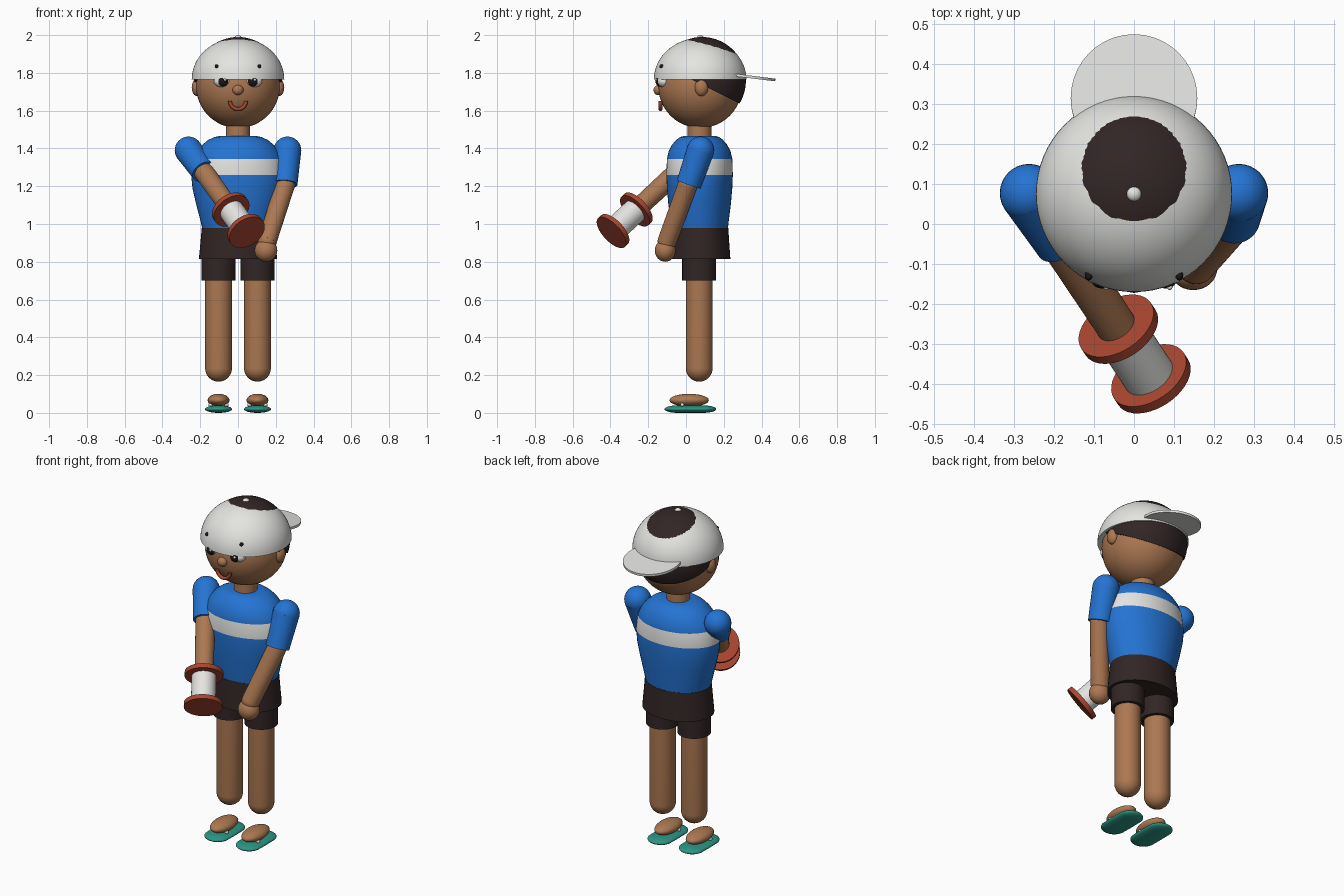
import bpy, bmesh, math
from mathutils import Vector, Matrix

if "Cube" in bpy.data.objects:
    bpy.data.objects.remove(bpy.data.objects["Cube"])


def material(name, rgb):
    def lin(c):
        c /= 255
        return c / 12.92 if c <= 0.04045 else ((c + 0.055) / 1.055) ** 2.4
    m = bpy.data.materials.new(name)
    m.diffuse_color = (*[lin(c) for c in rgb], 1)
    m.use_nodes = True
    m.node_tree.nodes["Principled BSDF"].inputs["Base Color"].default_value = m.diffuse_color
    return m


SKIN = material("skin brown", (172, 120, 82))
BLUE = material("shirt blue", (36, 116, 212))
WHITE = material("soft white", (228, 228, 225))
DARK = material("dark brown", (50, 37, 37))
RED = material("brick red", (168, 70, 48))
TEAL = material("sandal teal", (42, 150, 132))
BLACK = material("eye black", (26, 23, 23))


def finish(bm, name, *mats):
    bmesh.ops.recalc_face_normals(bm, faces=bm.faces[:])
    me = bpy.data.meshes.new(name)
    bm.to_mesh(me)
    bm.free()
    ob = bpy.data.objects.new(name, me)
    bpy.context.collection.objects.link(ob)
    for m in mats:
        me.materials.append(m)
    bpy.ops.object.select_all(action='DESELECT')
    ob.select_set(True)
    bpy.context.view_layer.objects.active = ob
    bpy.ops.object.shade_smooth_by_angle(angle=math.radians(40))
    return ob


def ball(name, loc, radii, mat, cut=None, seg=32):
    """Ellipsoid; cut=(point, normal) keeps only the side the normal points to."""
    bm = bmesh.new()
    bmesh.ops.create_uvsphere(bm, u_segments=seg, v_segments=seg // 2, radius=1)
    bmesh.ops.transform(bm, verts=bm.verts,
                        matrix=Matrix.Translation(loc) @ Matrix.Diagonal((*radii, 1)))
    if cut:
        r = bmesh.ops.bisect_plane(bm, geom=bm.verts[:] + bm.edges[:] + bm.faces[:],
                                   plane_co=cut[0], plane_no=cut[1], clear_inner=True)
        rim = [e for e in r["geom_cut"] if isinstance(e, bmesh.types.BMEdge)]
        bmesh.ops.contextual_create(bm, geom=rim)
    return finish(bm, name, mat)


def loft(name, profile, mats, center=(0, 0), rule=None, seg=40, matrix=None):
    """Stack of elliptical rings (z, half x, half y), closed at both ends."""
    bm = bmesh.new()
    rings = []
    for z, hx, hy in profile:
        rings.append([bm.verts.new((center[0] + hx * math.cos(2 * math.pi * i / seg),
                                    center[1] + hy * math.sin(2 * math.pi * i / seg), z))
                      for i in range(seg)])
    for a, b in zip(rings, rings[1:]):
        for i in range(seg):
            j = (i + 1) % seg
            bm.faces.new((a[i], a[j], b[j], b[i]))
    bm.faces.new(rings[0])
    bm.faces.new(rings[-1])
    if rule:
        for f in bm.faces:
            f.material_index = rule(f.calc_center_median())
    if matrix:
        bmesh.ops.transform(bm, matrix=matrix, verts=bm.verts)
    return finish(bm, name, *mats)


def rod(name, a, b, r1, r2, mat):
    a, b = Vector(a), Vector(b)
    m = Matrix.Translation(a) @ (b - a).to_track_quat('Z', 'Y').to_matrix().to_4x4()
    return loft(name, [(0, r1, r1), ((b - a).length, r2, r2)], [mat], matrix=m)


# Head, hair and cap
HY = 0.075
ball("head", (0, HY, 1.73), (0.222,) * 3, SKIN, seg=48)
ball("hair", (0, 0.085, 1.758), (0.232,) * 3, DARK,
     ((0, 0.10, 1.73), Vector((0, 0.5, 1)).normalized()), 64)
ball("cap_dome", (0, HY, 1.765), (0.245, 0.245, 0.22), WHITE, ((0, 0, 1.766), (0, 0, 1)), 64)
ball("cap_button", (0, HY, 1.985), (0.019, 0.019, 0.015), WHITE, seg=16)
loft("cap_brim", [(-0.007, 0.158, 0.16), (0.007, 0.158, 0.16)], [WHITE],
     matrix=Matrix.Translation((0, 0.314, 1.782)) @ Matrix.Rotation(math.radians(-7), 4, 'X'))

# Face
ball("nose", (0, -0.145, 1.709), (0.029, 0.027, 0.027), SKIN, seg=20)
for s in (-1, 1):
    ball("ear", (s * 0.217, 0.082, 1.723), (0.028, 0.036, 0.046), SKIN, seg=20)
    ball("eye", (s * 0.083, -0.118, 1.755), (0.045, 0.035, 0.032), WHITE, seg=20)
    ball("pupil", (s * 0.079, -0.141, 1.755), (0.027, 0.02, 0.027), BLACK, seg=20)
    ball("eye_glint", (s * 0.079 + 0.01, -0.158, 1.763), (0.007,) * 3, WHITE, seg=12)
    ball("brow_tip", (s * 0.113, -0.128, 1.835), (0.01, 0.013, 0.01), BLACK, seg=12)

# Smile: half ring
bm = bmesh.new()
rows = []
for i in range(17):
    a = math.pi + math.pi * i / 16
    rows.append([bm.verts.new(((0.042 + 0.01 * math.cos(t)) * math.cos(a),
                               -0.135 + 0.01 * math.sin(t),
                               1.65 + (0.042 + 0.01 * math.cos(t)) * math.sin(a)))
                 for t in [k * math.pi / 5 for k in range(10)]])
for p, q in zip(rows, rows[1:]):
    for k in range(10):
        bm.faces.new((p[k], p[(k + 1) % 10], q[(k + 1) % 10], q[k]))
bm.faces.new(rows[0])
bm.faces.new(rows[-1])
finish(bm, "smile", RED)

# Body
rod("neck", (0, 0.072, 1.42), (0, 0.072, 1.56), 0.063, 0.063, SKIN)
loft("shirt", [(0.95, 0.183, 0.147), (1.03, 0.202, 0.156), (1.11, 0.223, 0.166),
               (1.19, 0.241, 0.173), (1.26, 0.248, 0.176), (1.345, 0.235, 0.173),
               (1.385, 0.216, 0.164), (1.42, 0.188, 0.146), (1.445, 0.158, 0.124),
               (1.46, 0.125, 0.104), (1.467, 0.09, 0.08)], [BLUE, WHITE], (0, 0.072),
     lambda c: int(1.26 < c.z < 1.345), 48)
loft("shorts", [(0.815, 0.207, 0.163), (0.90, 0.199, 0.157), (0.98, 0.192, 0.152)],
     [DARK], (0, 0.072), seg=48)

# Legs, feet and sandals
for s in (-1, 1):
    x = s * 0.103
    rod("shorts_leg", (x, 0.07, 0.70), (x, 0.07, 0.9), 0.09, 0.09, DARK)
    dome = [(0.236 - 0.071 * math.cos(a), 0.071 * math.sin(a), 0.071 * math.sin(a))
            for a in [math.radians(d) for d in (4, 18, 34, 50, 66, 80, 90)]]
    loft("leg", dome + [(0.8, 0.071, 0.071)], [SKIN], (x, 0.07))
    ball("foot", (x, 0.017, 0.067), (0.058, 0.104, 0.034), SKIN)
    sole = ball("sandal_sole", (x, 0.023, 0.02), (0.072, 0.072, 0.02), TEAL)
    for v in sole.data.vertices:  # stretch into a long rounded sole
        if abs(v.co.y - 0.023) > 1e-4:
            v.co.y += math.copysign(0.065, v.co.y - 0.023)
    for t in (-1, 1):
        ball("sandal_strap", (x + t * 0.042, -0.02, 0.043), (0.012, 0.01, 0.01), WHITE, seg=12)

# Arms: straight one holds the spool, other hangs with a slight bend
for s, aim, sleeve in ((-1, (0.304, -0.463, -0.427), 0.185),
                       (1, (-0.014, -0.067, -0.19), 0.19)):
    sh = Vector((s * 0.262, 0.077, 1.39))
    d = Vector(aim).normalized()
    ball("shoulder", sh, (0.073,) * 3, BLUE)
    rod("sleeve", sh, sh + d * sleeve, 0.073, 0.066, BLUE)
    if s < 0:
        rod("forearm", sh + d * 0.1, sh + d * 0.55, 0.054, 0.05, SKIN)
        rod("spool_core", sh + d * 0.51, sh + d * 0.70, 0.066, 0.066, WHITE)
        for t in (0.513, 0.70):
            rod("spool_flange", sh + d * (t - 0.013), sh + d * (t + 0.013), 0.104, 0.104, RED)
    else:
        elbow, wrist = Vector((0.25, 0.01, 1.21)), Vector((0.155, -0.10, 0.91))
        rod("upper_arm", sh, elbow, 0.052, 0.052, SKIN)
        ball("elbow", elbow, (0.052,) * 3, SKIN)
        rod("forearm", elbow, wrist, 0.052, 0.05, SKIN)
        ball("wrist", wrist, (0.05,) * 3, SKIN)
        ball("hand", (0.148, -0.11, 0.86), (0.06, 0.055, 0.06), SKIN)
